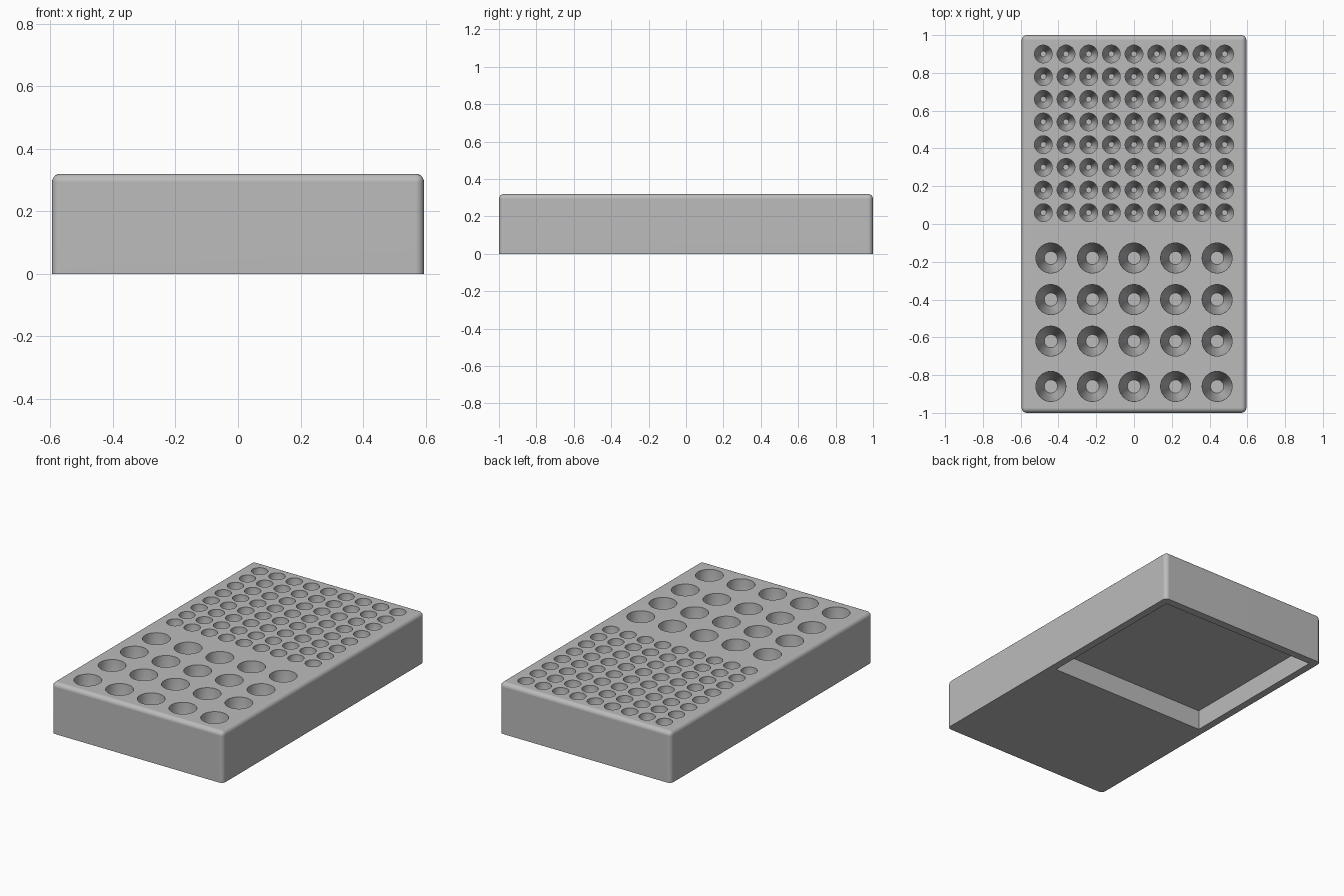
import bpy
import bmesh
import math
from mathutils import Matrix, Vector

cube = bpy.data.objects.get("Cube")
if cube:
    bpy.data.objects.remove(cube, do_unlink=True)

WIDTH, LENGTH, HEIGHT = 1.19, 2.0, 0.32

grey = bpy.data.materials.new("matte grey")
grey.use_nodes = True
colour = (0.5, 0.5, 0.5, 1)
grey.diffuse_color = colour
grey.node_tree.nodes["Principled BSDF"].inputs["Base Color"].default_value = colour


def add_object(name, bm):
    mesh = bpy.data.meshes.new(name)
    bmesh.ops.recalc_face_normals(bm, faces=bm.faces)
    bm.to_mesh(mesh)
    bm.free()
    mesh.materials.append(grey)
    obj = bpy.data.objects.new(name, mesh)
    bpy.context.collection.objects.link(obj)
    return obj


def add_box(bm, low, high):
    low, high = Vector(low), Vector(high)
    matrix = Matrix.Translation((low + high) / 2) @ Matrix.Diagonal((*(high - low), 1))
    bmesh.ops.create_cube(bm, size=1, matrix=matrix)


def add_well(bm, x, y, profile, sides=32):
    """Closed turned solid from (radius, height) pairs, top to bottom."""
    rings = []
    for radius, z in profile:
        angles = [math.tau * i / sides for i in range(sides)]
        rings.append([bm.verts.new((x + radius * math.cos(a), y + radius * math.sin(a), z))
                      for a in angles])
    for upper, lower in zip(rings, rings[1:]):
        for i in range(sides):
            j = (i + 1) % sides
            bm.faces.new((upper[i], lower[i], lower[j], upper[j]))
    bm.faces.new(rings[0])
    bm.faces.new(rings[-1])


# Block, rounded everywhere except around the base
bm = bmesh.new()
add_box(bm, (-WIDTH / 2, -LENGTH / 2, 0), (WIDTH / 2, LENGTH / 2, HEIGHT))
rounded = [e for e in bm.edges if max(v.co.z for v in e.verts) > 0.1]
bmesh.ops.bevel(bm, geom=rounded, offset=0.027, segments=5, profile=0.5, affect='EDGES')
rack = add_object("tube_rack", bm)

# Small tapered wells, nine by eight
bm = bmesh.new()
small = [(0.047, HEIGHT + 0.02), (0.047, 0.28), (0.015, 0.14)]
for column in range(9):
    for row in range(8):
        add_well(bm, (column - 4) * 0.12, 0.06 + row * 0.12, small)

# Large tapered wells, five by four
large = [(0.08, HEIGHT + 0.02), (0.077, 0.22), (0.035, 0.05)]
for column in range(5):
    for y in (-0.18, -0.40, -0.62, -0.86):
        add_well(bm, (column - 2) * 0.22, y, large)

# Recess in the underside below the small wells
add_box(bm, (-0.548, -0.06, -0.05), (0.548, 0.95, 0.125))
cutter = add_object("well_cutter", bm)
cutter.hide_render = True

# Cut the wells and recess
cut = rack.modifiers.new("cut_wells", 'BOOLEAN')
cut.operation = 'DIFFERENCE'
cut.solver = 'EXACT'
cut.object = cutter
bpy.ops.object.select_all(action='DESELECT')
rack.select_set(True)
bpy.context.view_layer.objects.active = rack
bpy.ops.object.modifier_apply(modifier=cut.name)
bpy.data.objects.remove(cutter, do_unlink=True)

# Smooth rounds and well walls, crisp rims
bpy.ops.object.shade_smooth_by_angle(angle=math.radians(30))
weighted = rack.modifiers.new("even_shading", 'WEIGHTED_NORMAL')
weighted.keep_sharp = True
